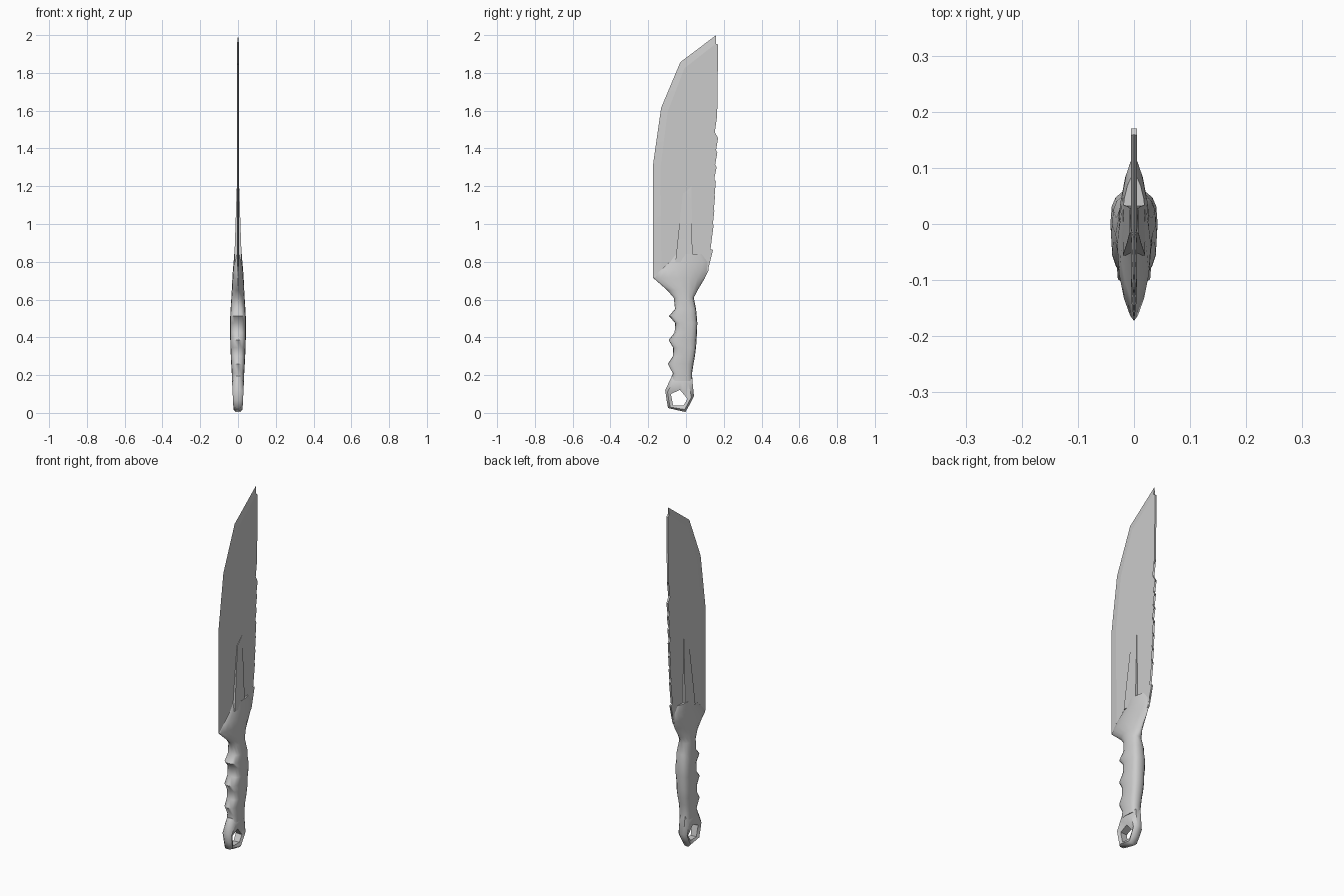
import bpy, bmesh
from math import cos, sin, pi, copysign

cube = bpy.data.objects.get("Cube")
if cube:
    bpy.data.objects.remove(cube, do_unlink=True)

steel = bpy.data.materials.new("light_grey_steel")
steel.use_nodes = True
GREY = (0.6, 0.6, 0.6, 1)
steel.diffuse_color = GREY
steel.node_tree.nodes["Principled BSDF"].inputs["Base Color"].default_value = GREY


def finish(name, bm, angle):
    """Turn a bmesh into a shaded object."""
    bmesh.ops.recalc_face_normals(bm, faces=bm.faces)
    mesh = bpy.data.meshes.new(name)
    bm.to_mesh(mesh)
    bm.free()
    mesh.materials.append(steel)
    ob = bpy.data.objects.new(name, mesh)
    bpy.context.collection.objects.link(ob)
    bpy.ops.object.select_all(action="DESELECT")
    ob.select_set(True)
    bpy.context.view_layer.objects.active = ob
    bpy.ops.object.shade_smooth_by_angle(angle=angle)
    return ob


def loft(name, loops, closed=False, angle=0.8):
    """Skin loops of equal length; cap the ends unless closed."""
    bm = bmesh.new()
    rows = [[bm.verts.new(p) for p in loop] for loop in loops]
    n = len(rows[0])
    pairs = list(zip(rows, rows[1:]))
    if closed:
        pairs.append((rows[-1], rows[0]))
    else:
        bm.faces.new(rows[0])
        bm.faces.new(rows[-1])
    for a, b in pairs:
        for i in range(n):
            j = (i + 1) % n
            bm.faces.new((a[i], a[j], b[j], b[i]))
    return finish(name, bm, angle)


def power(v, p):
    return copysign(abs(v) ** p, v)


def section(z, y0, y1, half, px, py, n=16):
    """Rounded box or lens cross-section."""
    mid, r = (y0 + y1) / 2, (y1 - y0) / 2
    turns = [2 * pi * i / n for i in range(n)]
    return [(half * power(sin(t), px), mid + r * power(cos(t), py), z) for t in turns]


# Blade outline: cutting edge, its ground bevel line, then the saw-toothed back
edge = [(-.175, .714), (-.175, 1.31), (-.132, 1.614), (-.03, 1.857), (.16, 2.0)]
grind = [(-.13, .74), (-.135, 1.3), (-.097, 1.595), (-.008, 1.825), (.158, 1.955)]
back = [(.17, 1.95), (.165, 1.575), (.122, 1.525)]
for k in range(7):
    z, shift = 1.455 - .077 * k, .004 * k
    back += [(.149 - shift, z + .037), (.17 - shift, z), (.118 - shift, z - .014)]
back += [(.08, .878), (.143, .863), (.12, .80), (.115, .75), (.04, .68), (-.05, .68)]

bm = bmesh.new()
HALF = .005
sharp = [bm.verts.new((0, y, z)) for y, z in edge]
plates = []
for side in (-HALF, HALF):
    line = [bm.verts.new((side, y, z)) for y, z in grind]
    rest = [bm.verts.new((side, y, z)) for y, z in back]
    bm.faces.new(line + rest)
    for i in range(len(edge) - 1):
        bm.faces.new((sharp[i], sharp[i + 1], line[i + 1], line[i]))
    plates.append((line, rest))
(line_a, rest_a), (line_b, rest_b) = plates
rim_a, rim_b = [line_a[-1]] + rest_a + [line_a[0]], [line_b[-1]] + rest_b + [line_b[0]]
for i in range(len(rim_a) - 1):
    bm.faces.new((rim_a[i], rim_a[i + 1], rim_b[i + 1], rim_b[i]))
bm.faces.new((sharp[-1], line_a[-1], line_b[-1]))
bm.faces.new((sharp[0], line_a[0], line_b[0]))
bmesh.ops.triangulate(bm, faces=[f for f in bm.faces if len(f.verts) > 4])
finish("blade", bm, .1)

# Grip with finger ridges: height, front, back, half thickness
grip = [(.17, -.08, .034, .032), (.21, -.07, .032, .033), (.26, -.096, .04, .036),
        (.3, -.07, .047, .038), (.345, -.068, .053, .040), (.386, -.092, .056, .041),
        (.425, -.06, .058, .042), (.476, -.058, .06, .042), (.513, -.09, .057, .041),
        (.55, -.058, .053, .039), (.61, -.065, .041, .035)]
# Guard that flares out and thins into the blade
flare = [(.65, -.1, .062, .033), (.714, -.173, .1, .030), (.757, -.14, .12, .027),
         (.8, -.09, .12, .023), (.84, -.06, .09, .020)]
loft("handle_and_guard",
     [section(*r, .7, .7) for r in grip[:-1]] + [section(*grip[-1], .9, .9)]
     + [section(*r, 1.5, 1) for r in flare], angle=1.0)

# Tapering raised rib running up both blade faces
rib = [(.8, -.062, .036, .020), (1.0, -.041, .034, .013), (1.16, -.022, .031, .008)]
rib_loops = [[(-h, a + .006, z), (h, a + .006, z), (h, b - .002, z), (-h, b - .002, z)]
             for z, a, b, h in rib]
rib_loops.append([(-.006, .015, 1.185), (.006, .015, 1.185),
                  (.006, .028, 1.2), (-.006, .028, 1.2)])
loft("blade_rib", rib_loops, angle=.3)

# Pommel ring around a five-sided lanyard hole
outer = [(-.11, .12), (-.075, .195), (-.02, .2), (.032, .19), (.042, .09),
         (.02, .045), (-.003, .005), (-.05, .015), (-.095, .026), (-.103, .07)]
corners = [(-.08, .1), (-.032, .122), (.008, .074), (-.014, .038), (-.068, .038)]
hole = []
for (ay, az), (by, bz) in zip(corners, corners[1:] + corners[:1]):
    hole += [(ay, az), ((ay + by) / 2, (az + bz) / 2)]
middle = [(o[0] * .6 + h[0] * .4, o[1] * .6 + h[1] * .4) for o, h in zip(outer, hole)]


def ring(points, x):
    return [(x * (.75 + 1.6 * min(z, .16)), y, z) for y, z in points]


loft("pommel", [ring(outer, -.016), ring(outer, .016), ring(middle, .031), ring(hole, .022),
                ring(hole, -.022), ring(middle, -.031)], closed=True, angle=.9)
